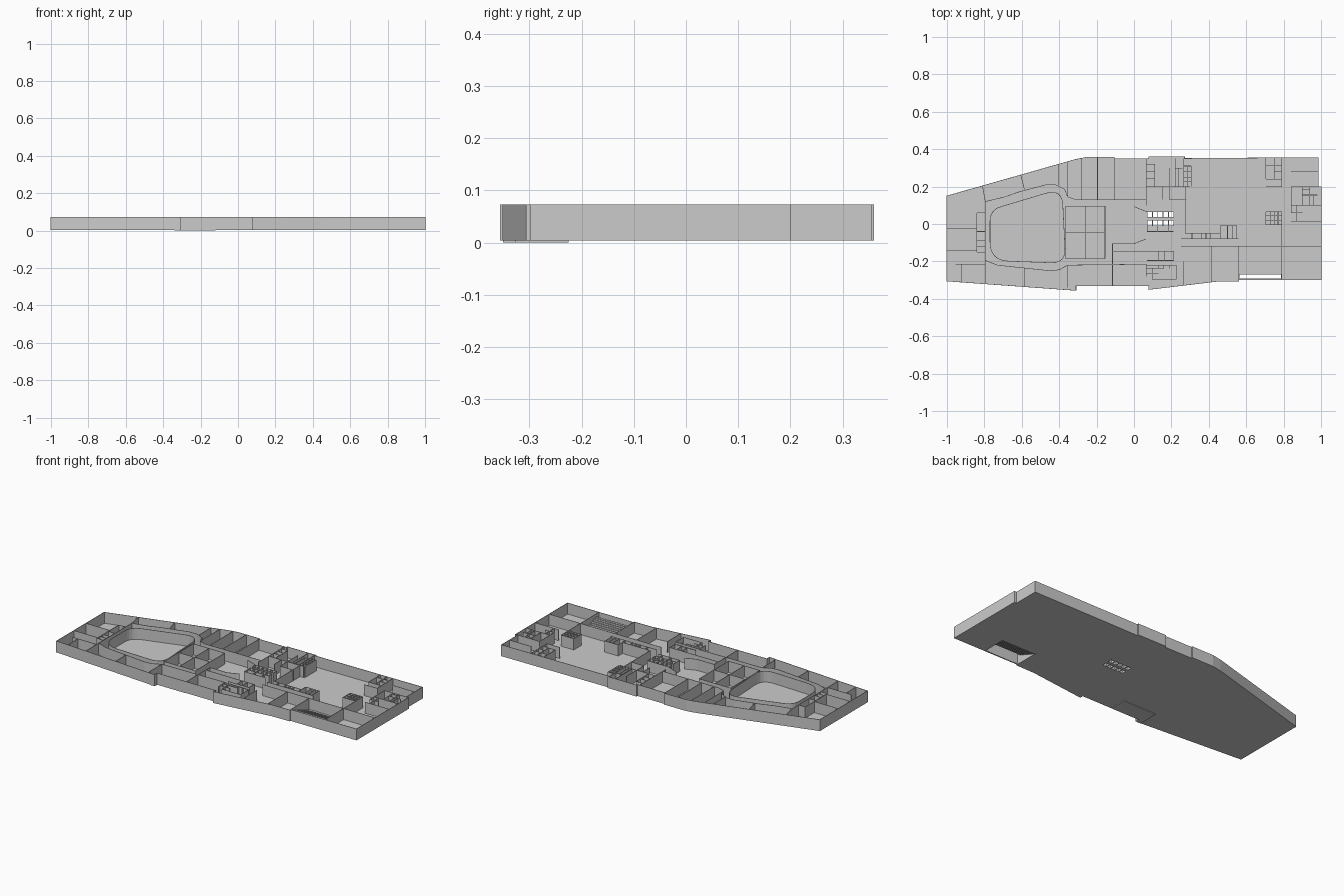
import bpy, bmesh, math
from mathutils import Vector

if "Cube" in bpy.data.objects:
    bpy.data.objects.remove(bpy.data.objects["Cube"])

Z0, Z1, T = 0.006, 0.073, 0.003   # floor top, wall top, wall thickness


def make(name, bm):
    me = bpy.data.meshes.new(name)
    bm.to_mesh(me)
    bm.free()
    ob = bpy.data.objects.new(name, me)
    bpy.context.collection.objects.link(ob)
    return ob


def box(bm, x0, x1, y0, y1, z0, z1):
    v = bmesh.ops.create_cube(bm, size=1)['verts']
    for p in v:
        p.co = ((x0 + x1) / 2 + p.co.x * (x1 - x0), (y0 + y1) / 2 + p.co.y * (y1 - y0),
                (z0 + z1) / 2 + p.co.z * (z1 - z0))


def wall(bm, pts, closed=False):
    """Thin mitred wall following a plan polyline."""
    P = [Vector(p) for p in pts]
    n = len(P)
    rings = []
    for i, p in enumerate(P):
        a = P[i - 1] if closed or i > 0 else None
        b = P[(i + 1) % n] if closed or i < n - 1 else None
        d1 = (p - a).normalized() if a else (b - p).normalized()
        d2 = (b - p).normalized() if b else d1
        nn = Vector((-d1.y - d2.y, d1.x + d2.x)).normalized()
        o = nn * (T / 2) / max(0.4, nn.dot(Vector((-d1.y, d1.x))))
        rings.append([bm.verts.new((q.x, q.y, z)) for q, z in
                      ((p - o, Z0 - 0.002), (p + o, Z0 - 0.002), (p + o, Z1), (p - o, Z1))])
    for i in range(n if closed else n - 1):
        r, s = rings[i], rings[(i + 1) % n]
        for k in range(4):
            bm.faces.new((r[k], s[k], s[(k + 1) % 4], r[(k + 1) % 4]))
    if not closed:
        bm.faces.new(rings[0])
        bm.faces.new(rings[-1][::-1])
    bmesh.ops.recalc_face_normals(bm, faces=bm.faces[:])


def walls(name, lines=(), h=(), v=(), closed=False):
    """h: (y, x0, x1) runs, v: (x, y0, y1) runs."""
    bm = bmesh.new()
    for l in lines:
        wall(bm, l, closed)
    for y, a, b in h:
        wall(bm, [(a, y), (b, y)])
    for x, a, b in v:
        wall(bm, [(x, a), (x, b)])
    return make(name, bm)


def rounded(pts, radii, seg=6):
    out = []
    n = len(pts)
    for i, r in enumerate(radii):
        p, a, b = (Vector(pts[k % n]) for k in (i, i - 1, i + 1))
        s, e = p + (a - p).normalized() * r, p + (b - p).normalized() * r
        for k in range(seg + 1):
            t = k / seg
            out.append(tuple(s * (1 - t) ** 2 + p * 2 * t * (1 - t) + e * t * t))
    return out


def rect(x0, x1, y0, y1):
    return [(x0, y0), (x1, y0), (x1, y1), (x0, y1)]


# Hull outline in plan
hull = [(-1, -.305), (-.31, -.355), (-.31, -.33), (.08, -.33), (.08, -.35), (.44, -.307),
        (.56, -.305), (.56, -.297), (1, -.297), (1, .2), (.985, .2), (.985, .355), (.49, .352),
        (.27, .35), (.27, .359), (.08, .359), (.08, .35), (-.105, .35), (-.105, .358),
        (-.25, .357), (-.31, .346), (-1, .15)]
cells_x = [.07 + .0285 * i for i in range(6)]

# Deck with the stair opening and shaft openings cut through
cu = bpy.data.curves.new('deck_profile', 'CURVE')
cu.dimensions, cu.fill_mode, cu.extrude = '2D', 'BOTH', 0.001
loops = [hull, rect(.563, .787, -.292, -.14)]
for a, b in zip(cells_x, cells_x[1:]):
    loops += [rect(a + .002, b - .002, .037, .063), rect(a + .002, b - .002, -.008, .018)]
for L in loops:
    sp = cu.splines.new('POLY')
    sp.points.add(len(L) - 1)
    for q, p in zip(sp.points, L):
        q.co = (p[0], p[1], 0, 1)
    sp.use_cyclic_u = True
tmp = bpy.data.objects.new('deck_curve', cu)
bpy.context.collection.objects.link(tmp)
me = bpy.data.meshes.new_from_object(tmp.evaluated_get(bpy.context.evaluated_depsgraph_get()))
bpy.data.objects.remove(tmp)
deck = bpy.data.objects.new('deck', me)
deck.location.z = Z0 - .001
bpy.context.collection.objects.link(deck)

# Plate under the deck
bm = bmesh.new()
box(bm, -.34, -.12, -.327, -.225, 0, .0045)
box(bm, -.34, -.312, -.351, -.327, 0, .0045)
make('under_plate', bm)

walls('hull_wall', [hull], closed=True)

# Large bay with rounded corners
bay = rounded([(-.77, .075), (-.385, .19), (-.365, -.21), (-.77, -.195)], [.06, .09, .08, .1])
walls('bay_wall', [bay], closed=True)

# Passage around the bay
walls('bay_passage', [
    [(-.81, .203), (-.795, .12), (-.69, .145), (-.62, .17), (-.47, .21), (-.42, .21), (-.37, .185),
     (-.355, .145), (-.31, .13), (.065, .13)],
    [(-.795, -.195), (-.73, -.22), (-.45, -.25), (-.40, -.245), (-.355, -.22), (.065, -.215)],
    [(-.605, .262), (-.585, .18)]])

# Left end rooms
walls('left_rooms', h=[(-.025, -1, -.84), (-.14, -1, -.84), (-.215, -.955, -.795)]
      + [(y, -.84, -.795) for y in (.06, -.04, -.09, -.12, -.15)],
      v=[(-.84, -.15, .06), (-.795, -.315, .12), (-.92, -.31, -.215), (-.585, -.335, -.237)])

# Side rooms along both hull sides
walls('side_rooms', v=[(-.405, .205, .32), (-.355, .15, .333), (-.28, .13, .35), (-.195, .13, .357),
                       (-.105, .13, .355), (-.355, -.34, -.22), (-.115, -.33, -.105)])

# Six-room central block
walls('central_block', h=[(y, -.365, -.155) for y in (.095, -.045, -.185)],
      v=[(x, -.185, .095) for x in (-.365, -.26, -.155)])

# Middle corridor
walls('middle_corridor', [[(-.115, -.105), (0, -.105), (.065, -.08)], [(0, .093), (.07, .065)]],
      h=[(-.145, -.115, .215)])

# Shaft cells in two rows
walls('shaft_cells', h=[(y, .07, .2125) for y in (.065, .035, .02, -.01, -.04)],
      v=[(x, a, b) for x in cells_x for a, b in ((.035, .065), (-.01, .02))]
      + [(x, -.04, -.01) for x in cells_x[::2]])

# Small rooms, lower middle
walls('lower_cabins', h=[(-.195, .07, .215), (-.22, .065, .225), (-.237, .065, .16),
                         (-.297, .1, .225), (-.265, .065, .13)],
      v=[(.065, -.28, -.215), (.1, -.297, -.237), (.13, -.195, -.145), (.165, -.195, -.145),
         (.21, -.195, -.145), (.225, -.297, -.22), (.13, -.237, -.22), (.16, -.237, -.22),
         (.19, -.237, -.22)])

# Small rooms, upper middle
walls('upper_cabins', h=[(.32, .065, .11), (.28, .065, .11), (.245, .065, .11), (.2, .065, .3),
                         (.297, .22, .26), (.13, .19, .28)]
      + [(y, .265, .305) for y in (.31, .28, .25, .225)],
      v=[(.065, .1, .35), (.11, .2, .32), (.19, .13, .3), (.15, .13, .2), (.22, .2, .35),
         (.24, .2, .297), (.265, .2, .35), (.285, .2, .31), (.305, .2, .31), (.275, -.05, .2)])

# Cabin row below the hangar
walls('hangar_cabins', h=[(-.05, .275, .46), (-.08, .25, .56), (-.01, .46, .55)],
      v=[(x, -.08, -.05) for x in (.31, .36, .385, .41)] + [(x, -.08, -.01) for x in (.46, .5, .525, .55)])

# Lower right halls
walls('lower_halls', h=[(-.12, .25, 1)],
      v=[(.265, -.33, -.2), (.415, -.308, -.12), (.56, -.3, -.12), (.79, -.297, 0)])

# Right end cabins
walls('right_cabins', h=[(.315, .705, .79), (.28, .75, .79), (.24, .705, .79), (.2, .705, .79),
                         (.2, .84, .985), (.28, .84, .985), (.1, .84, .94), (.155, .9, .98),
                         (.185, .9, .94), (.06, .84, .9), (.015, .84, 1), (.1, .94, 1)]
      + [(y, .705, .79) for y in (.065, .045, .02, -.005)],
      v=[(.705, .24, .355), (.75, .24, .355), (.79, .2, .355), (.84, .06, .2), (.9, .1, .2),
         (.94, .1, .2), (.87, .015, .1), (.96, .1, .155)]
      + [(x, -.005, .065) for x in (.705, .73, .75, .77, .79)])

# Stair flight rising over the deck opening
bm = bmesh.new()
n = 10
for i in range(n):
    y = -.14 - .013 * i
    z = Z0 + .005 * (i + 1)
    box(bm, .562, .788, y - .014, y, z - .006, z)
make('stairs', bm)
